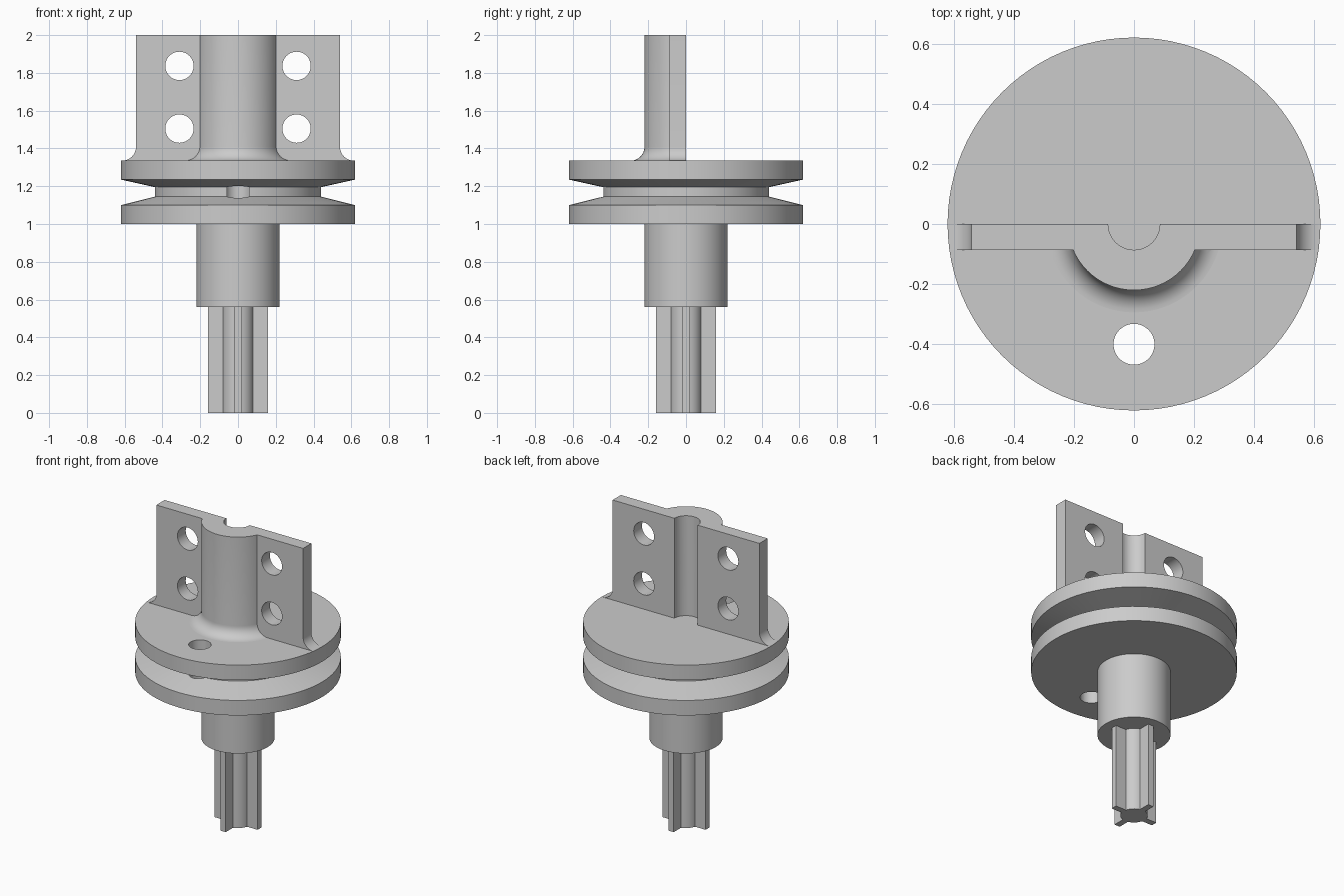
import bpy
import bmesh
from math import sin, cos, pi
from mathutils import Matrix, Vector

if "Cube" in bpy.data.objects:
    bpy.data.objects.remove(bpy.data.objects["Cube"], do_unlink=True)

GREY = (0.6, 0.6, 0.6, 1.0)
grey = bpy.data.materials.new("plain grey")
grey.use_nodes = True
grey.diffuse_color = GREY
grey.node_tree.nodes["Principled BSDF"].inputs["Base Color"].default_value = GREY

SEGMENTS = 96
DISC_R, DISC_BOTTOM, DISC_TOP = 0.62, 1.0, 1.335
HUB_R, PLATE_X, PLATE_T, FILLET = 0.22, 0.54, 0.087, 0.074
TOP, SUNK = 2.0, 1.31


def finish(name, bm):
    bmesh.ops.recalc_face_normals(bm, faces=bm.faces)
    mesh = bpy.data.meshes.new(name)
    bm.to_mesh(mesh)
    bm.free()
    mesh.materials.append(grey)
    obj = bpy.data.objects.new(name, mesh)
    bpy.context.collection.objects.link(obj)
    return obj


def lathe(name, profile):
    """Revolve (radius, height) points, which start and end on the axis."""
    bm = bmesh.new()
    verts = [bm.verts.new((r, 0, z)) for r, z in profile]
    edges = [bm.edges.new(pair) for pair in zip(verts, verts[1:])]
    bmesh.ops.spin(bm, geom=verts + edges, cent=(0, 0, 0), axis=(0, 0, 1),
                   angle=2 * pi, steps=SEGMENTS, use_merge=True)
    bmesh.ops.remove_doubles(bm, verts=bm.verts, dist=0.0001)
    return finish(name, bm)


def prism(name, points, depth):
    """Extrude a closed outline of 3D points along a vector."""
    bm = bmesh.new()
    face = bm.faces.new([bm.verts.new(p) for p in points])
    geom = bmesh.ops.extrude_face_region(bm, geom=[face])["geom"]
    moved = [v for v in geom if isinstance(v, bmesh.types.BMVert)]
    bmesh.ops.translate(bm, verts=moved, vec=Vector(depth))
    return finish(name, bm)


def cylinder(name, radius, length, centre, along_y=False):
    bm = bmesh.new()
    turn = Matrix.Rotation(pi / 2 if along_y else 0, 4, "X")
    bmesh.ops.create_cone(bm, cap_ends=True, segments=48, radius1=radius,
                          radius2=radius, depth=length,
                          matrix=Matrix.Translation(centre) @ turn)
    return finish(name, bm)


def combine(target, other, operation):
    mod = target.modifiers.new(operation, "BOOLEAN")
    mod.operation, mod.solver, mod.object = operation, "EXACT", other
    bpy.context.view_layer.objects.active = target
    bpy.ops.object.modifier_apply(modifier=mod.name)
    bpy.data.objects.remove(other, do_unlink=True)


def fillet(edge):
    """Concave quarter arc running from the wall down to the disc."""
    steps = 10
    return [(edge + FILLET * (1 - cos(a)), DISC_TOP + FILLET * (1 - sin(a)))
            for a in (i * pi / 2 / steps for i in range(steps + 1))]


# Grooved disc with an off-centre through hole
disc = lathe("grooved_disc", [
    (0, DISC_BOTTOM), (DISC_R, DISC_BOTTOM), (DISC_R, 1.1), (0.44, 1.145),
    (0.44, 1.195), (DISC_R, 1.235), (DISC_R, DISC_TOP), (0, DISC_TOP)])
combine(disc, cylinder("hole_cutter", 0.068, 1, (0, -0.4, 1.2)), "DIFFERENCE")

# Upright bracket: flared plate joined to a filleted hub, halved at y = 0
right_side = [(PLATE_X, TOP)] + fillet(PLATE_X)
right_side.append((right_side[-1][0], SUNK))
outline = right_side + [(-x, z) for x, z in reversed(right_side)]
bracket = prism("clamp_bracket", [(x, -PLATE_T, z) for x, z in outline], (0, 0.2, 0))
curve = fillet(HUB_R)
hub = lathe("hub", [(0, TOP), (HUB_R, TOP)] + curve + [(curve[-1][0], SUNK), (0, SUNK)])
combine(bracket, hub, "UNION")
half = prism("half_cutter", [(-1, 0, 1), (1, 0, 1), (1, 1, 1), (-1, 1, 1)], (0, 0, 2))
combine(bracket, half, "DIFFERENCE")
combine(bracket, cylinder("bore_cutter", 0.086, 1, (0, 0, 1.8)), "DIFFERENCE")
for x in (-0.31, 0.31):
    for z in (1.505, 1.837):
        combine(bracket, cylinder("bolt_cutter", 0.075, 1, (x, 0, z), True), "DIFFERENCE")

# Round shaft below the disc
shaft = lathe("round_shaft", [(0, 0.56), (HUB_R, 0.56), (HUB_R, 1.0), (0, 1.0)])

# Splined end: round core with four fins, as one cross-section
FIN_R, FIN_W, CORE_R = 0.158, 0.02, 0.083
section = []
for quarter in range(4):
    turn = Matrix.Rotation(quarter * pi / 2, 3, "Z")
    arc = [(CORE_R * cos(a), CORE_R * sin(a), 0)
           for a in (0.244 + i * (pi / 2 - 0.488) / 8 for i in range(9))]
    for p in [(FIN_R, -FIN_W, 0), (FIN_R, FIN_W, 0)] + arc:
        section.append(turn @ Vector(p))
spline = prism("splined_end", section, (0, 0, 0.56))

# Smooth round walls, keep hard edges
bpy.ops.object.select_all(action="DESELECT")
for part in (disc, bracket, shaft, spline):
    part.select_set(True)
bpy.context.view_layer.objects.active = disc
bpy.ops.object.shade_smooth_by_angle(angle=0.4)
